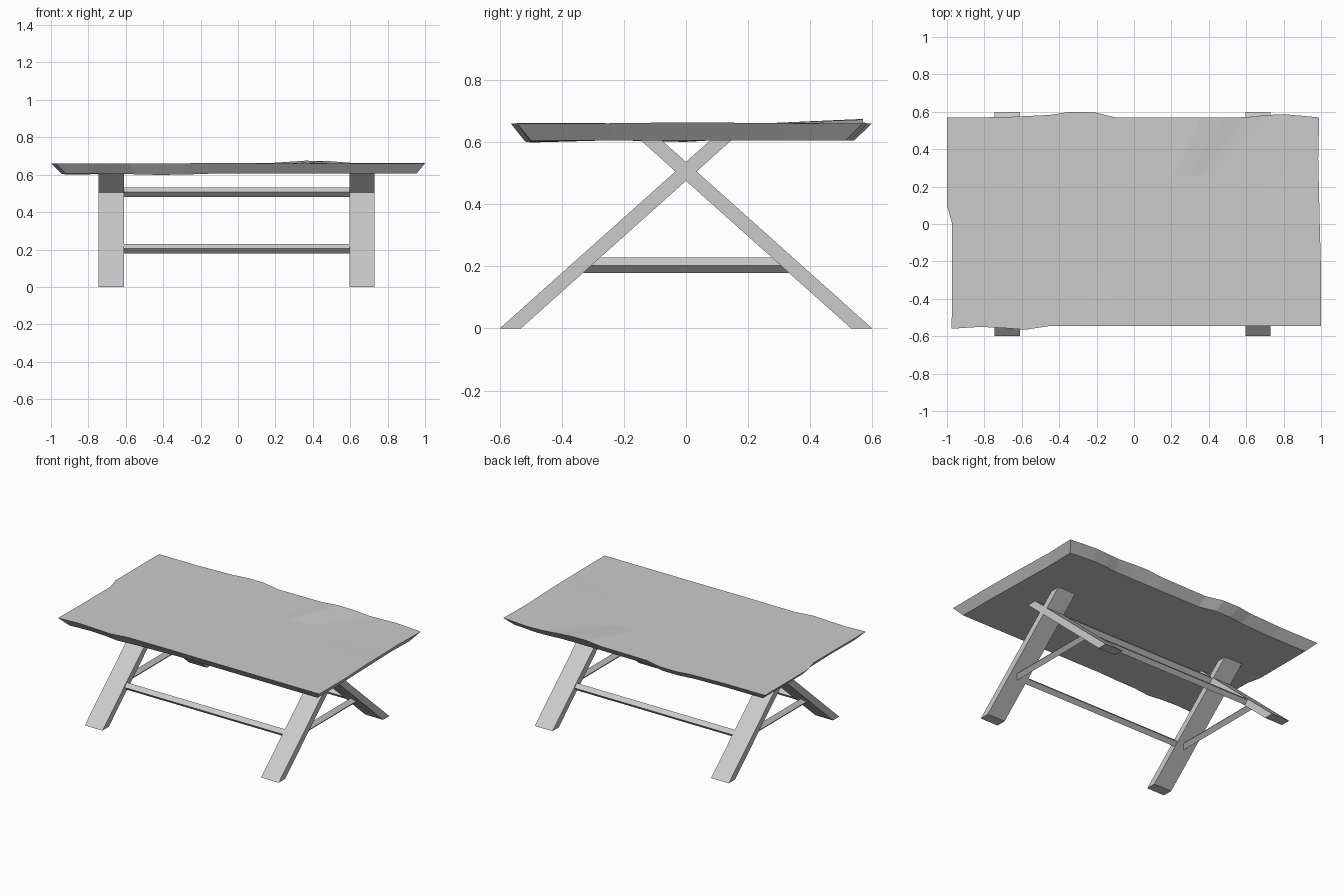
import bpy, bmesh, math

if "Cube" in bpy.data.objects:
    bpy.data.objects.remove(bpy.data.objects["Cube"])


def finish(bm, name):
    bmesh.ops.recalc_face_normals(bm, faces=bm.faces[:])
    me = bpy.data.meshes.new(name)
    bm.to_mesh(me)
    bm.free()
    ob = bpy.data.objects.new(name, me)
    bpy.context.collection.objects.link(ob)
    return ob


def loft(name, rings):
    """Skin rings of equal length and cap both ends."""
    bm = bmesh.new()
    vr = [[bm.verts.new(p) for p in r] for r in rings]
    n = len(vr[0])
    for a, b in zip(vr, vr[1:]):
        for i in range(n):
            j = (i + 1) % n
            bm.faces.new((a[i], a[j], b[j], b[i]))
    bm.faces.new(vr[0])
    bm.faces.new(vr[-1])
    return finish(bm, name)


# Live-edge table top: x, y, top offset, bottom offset along the outline
outline = [
    (-0.975, -0.56, 0, 0), (-0.82, -0.55, 0, 0), (-0.70, -0.556, 0, 0),
    (-0.58, -0.565, 0, -0.004), (-0.45, -0.545, 0, -0.007),
    (-0.30, -0.545, 0, -0.005), (-0.15, -0.545, 0.001, 0), (0.2, -0.545, 0, 0),
    (0.6, -0.545, 0, 0), (1.0, -0.545, 0, 0),
    (1.0, -0.25, 0, 0), (0.993, 0.0, 0.003, 0), (0.985, 0.35, 0, 0), (0.99, 0.57, 0, 0),
    (0.8, 0.587, 0, 0), (0.7, 0.582, 0, 0), (0.6, 0.571, 0.003, 0),
    (0.48, 0.57, 0.012, 0), (0.36, 0.57, 0.014, 0), (0.25, 0.57, 0.003, 0),
    (-0.1, 0.57, 0, 0), (-0.22, 0.60, 0, 0), (-0.34, 0.60, 0, 0),
    (-0.45, 0.583, 0, 0), (-0.7, 0.571, 0, 0), (-1.0, 0.57, 0, 0),
    (-1.0, 0.1, 0, 0), (-0.972, 0.0, 0, -0.005), (-0.972, -0.25, 0, 0),
]
top = loft("table_top", [
    [(x * 0.5, y * 0.45, 0.606) for x, y, t, b in outline],
    [(x * 0.95 + 0.005, y * 0.91 - 0.004, 0.606 + b) for x, y, t, b in outline],
    [(x, y, 0.661 + t) for x, y, t, b in outline],
    [(x * 0.6, y * 0.45, 0.661) for x, y, t, b in outline],
])

# Crossed legs, one pair at each end
for end, x0, x1 in (("left", -0.745, -0.61), ("right", 0.595, 0.73)):
    for side, s in (("front", 1), ("back", -1)):
        prof = [(-0.6, 0), (-0.532, 0), (0.147, 0.607), (0.079, 0.607)]
        loft(f"{side}_{end}_leg", [[(x, s * y, z) for y, z in prof] for x in (x0, x1)])

# Diamond-section stretchers
R = 0.025


def diamond(c):
    return [(c[0] + dx * R, c[1] + dz * R) for dx, dz in ((0, -1), (1, 0), (0, 1), (-1, 0))]


for name, y, z in (("front_stretcher", -0.336, 0.205), ("back_stretcher", 0.336, 0.205),
                   ("upper_stretcher", 0, 0.507)):
    loft(name, [[(x, a, b) for a, b in diamond((y, z))] for x in (-0.62, 0.605)])
for name, x in (("left_cross_bar", -0.6775), ("right_cross_bar", 0.6625)):
    loft(name, [[(a, y, b) for a, b in diamond((x, 0.203))] for y in (-0.33, 0.33)])
